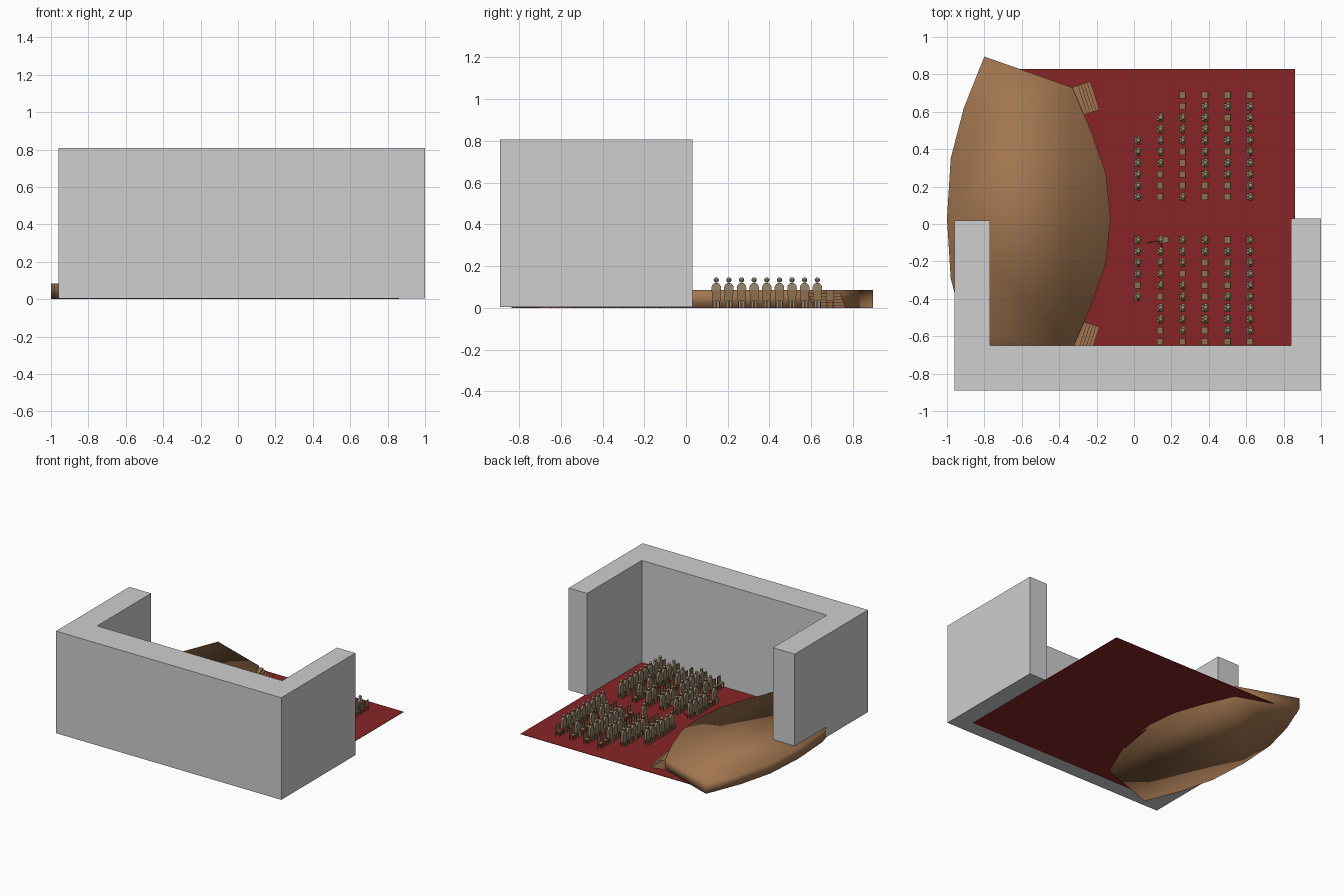
import bpy, bmesh, math, random
from mathutils import Matrix, Vector

if "Cube" in bpy.data.objects:
    bpy.data.objects.remove(bpy.data.objects["Cube"])

random.seed(4)
MID = 0.03  # y of the hall's symmetry line


def mat(name, r, g, b):
    m = bpy.data.materials.new(name)
    m.diffuse_color = (r, g, b, 1)
    m.use_nodes = True
    m.node_tree.nodes["Principled BSDF"].inputs["Base Color"].default_value = m.diffuse_color
    return m


GREY = mat("wall grey", 0.62, 0.62, 0.62)
RED = mat("carpet red", 0.25, 0.018, 0.02)
WOOD = mat("stage wood", 0.36, 0.18, 0.08)
CHAIR = mat("chair brown", 0.27, 0.16, 0.075)
CLOTH = mat("audience tan", 0.31, 0.25, 0.16)


def place(name, mesh, loc=(0, 0, 0), rot=0.0):
    ob = bpy.data.objects.new(name, mesh)
    ob.location = loc
    ob.rotation_euler.z = rot
    bpy.context.collection.objects.link(ob)
    return ob


def finish(bm, name, m, smooth=False):
    bmesh.ops.recalc_face_normals(bm, faces=bm.faces)
    me = bpy.data.meshes.new(name)
    bm.to_mesh(me)
    bm.free()
    me.materials.append(m)
    for p in me.polygons:
        p.use_smooth = smooth
    return me


def box(bm, x0, x1, y0, y1, z0, z1):
    M = Matrix.Translation(((x0 + x1) / 2, (y0 + y1) / 2, (z0 + z1) / 2))
    M = M @ Matrix.Diagonal((x1 - x0, y1 - y0, z1 - z0, 1))
    bmesh.ops.create_cube(bm, size=1, matrix=M)


def prism(bm, pts, vec):
    f = bm.faces.new([bm.verts.new(p) for p in pts])
    r = bmesh.ops.extrude_face_region(bm, geom=[f])
    vs = [v for v in r["geom"] if isinstance(v, bmesh.types.BMVert)]
    bmesh.ops.translate(bm, vec=vec, verts=vs)


def rod(bm, a, b, r):
    a, b = Vector(a), Vector(b)
    d = b - a
    M = Matrix.Translation((a + b) / 2) @ d.to_track_quat("Z", "Y").to_matrix().to_4x4()
    bmesh.ops.create_cone(bm, cap_ends=True, segments=6, radius1=r, radius2=r,
                          depth=d.length, matrix=M)


# U-shaped hall wall
bm = bmesh.new()
outline = [(-0.96, -0.89), (1, -0.89), (1, 0.03), (0.84, 0.03), (0.84, -0.65),
           (-0.77, -0.65), (-0.77, 0.02), (-0.96, 0.02)]
prism(bm, [(x, y, 0.004) for x, y in outline], (0, 0, 0.803))
place("hall_wall", finish(bm, "hall_wall", GREY))

# carpet
bm = bmesh.new()
box(bm, -0.83, 0.86, -0.77, 0.83, 0, 0.003)
place("carpet", finish(bm, "carpet", RED))

# curved stage, half outline mirrored across the middle line
half = [(-0.125, 0), (-0.15, 0.24), (-0.23, 0.47), (-0.33, 0.70), (-0.8, 0.865),
        (-0.91, 0.59), (-0.98, 0.32), (-1, 0)]
loop = half + [(x, -y) for x, y in half[-2:0:-1]]
bm = bmesh.new()
prism(bm, [(x, MID + y, 0.0) for x, y in loop], (0, 0, 0.085))
place("stage", finish(bm, "stage", WOOD, True))

# stage steps at both ends of the front arc
for s in (1, -1):
    bm = bmesh.new()
    for i in range(5):
        box(bm, -0.02, 0.017 * (i + 1), -0.08, 0.08, 0.001, 0.085 * (5 - i) / 6)
    place("stage_steps", finish(bm, "stage_steps", WOOD),
          (-0.29, MID + s * 0.63, 0), s * math.radians(18))

# chair: seat, back and four legs, facing the stage
bm = bmesh.new()
box(bm, -0.018, 0.018, -0.018, 0.018, 0.034, 0.04)
box(bm, 0.013, 0.018, -0.02, 0.02, 0.034, 0.085)
for x in (-0.015, 0.015):
    for y in (-0.015, 0.015):
        box(bm, x - 0.003, x + 0.003, y - 0.003, y + 0.003, 0.002, 0.036)
chair = finish(bm, "chair", CHAIR)

# seated listener: arched torso, round head, legs
bm = bmesh.new()
arc = [(0.023 * math.cos(a), 0.096 + 0.024 * math.sin(a))
       for a in [math.pi * i / 8 for i in range(9)]]
prof = [(0.019, 0.04)] + arc + [(-0.019, 0.04)]
prism(bm, [(-0.005, y, z) for y, z in prof], (0.017, 0, 0))
bmesh.ops.create_uvsphere(bm, u_segments=10, v_segments=8, radius=0.0125,
                          matrix=Matrix.Translation((0.003, 0, 0.134)))
for y in (-0.008, 0.008):
    box(bm, -0.018, 0.0, y - 0.006, y + 0.006, 0.04, 0.05)
    box(bm, -0.018, -0.01, y - 0.006, y + 0.006, 0.003, 0.045)
person = finish(bm, "listener", CLOTH)

# rows of seats on both sides of the aisle
counts = {1: [6, 8, 10, 10, 10, 10], -1: [6, 10, 10, 10, 10, 10]}
for s in (1, -1):
    for c, n in enumerate(counts[s]):
        for k in range(n):
            loc = (0.02 + 0.12 * c, MID + s * (0.115 + 0.0605 * k), 0)
            place("chair", chair, loc)
            if k < 9 and (random.random() < 0.7 or c == 5):
                place("listener", person, loc)

# tripod stand with a tilted box in the aisle
bm = bmesh.new()
top = (0.14, -0.09, 0.07)
for foot in ((0.07, -0.10, 0.003), (0.15, -0.125, 0.003), (0.18, -0.07, 0.003)):
    rod(bm, top, foot, 0.003)
place("tripod", finish(bm, "tripod", CHAIR))
bm = bmesh.new()
box(bm, -0.02, 0.02, -0.016, 0.016, 0, 0.025)
place("tripod_box", finish(bm, "tripod_box", CHAIR), (0.165, -0.085, 0.068), math.radians(18))
